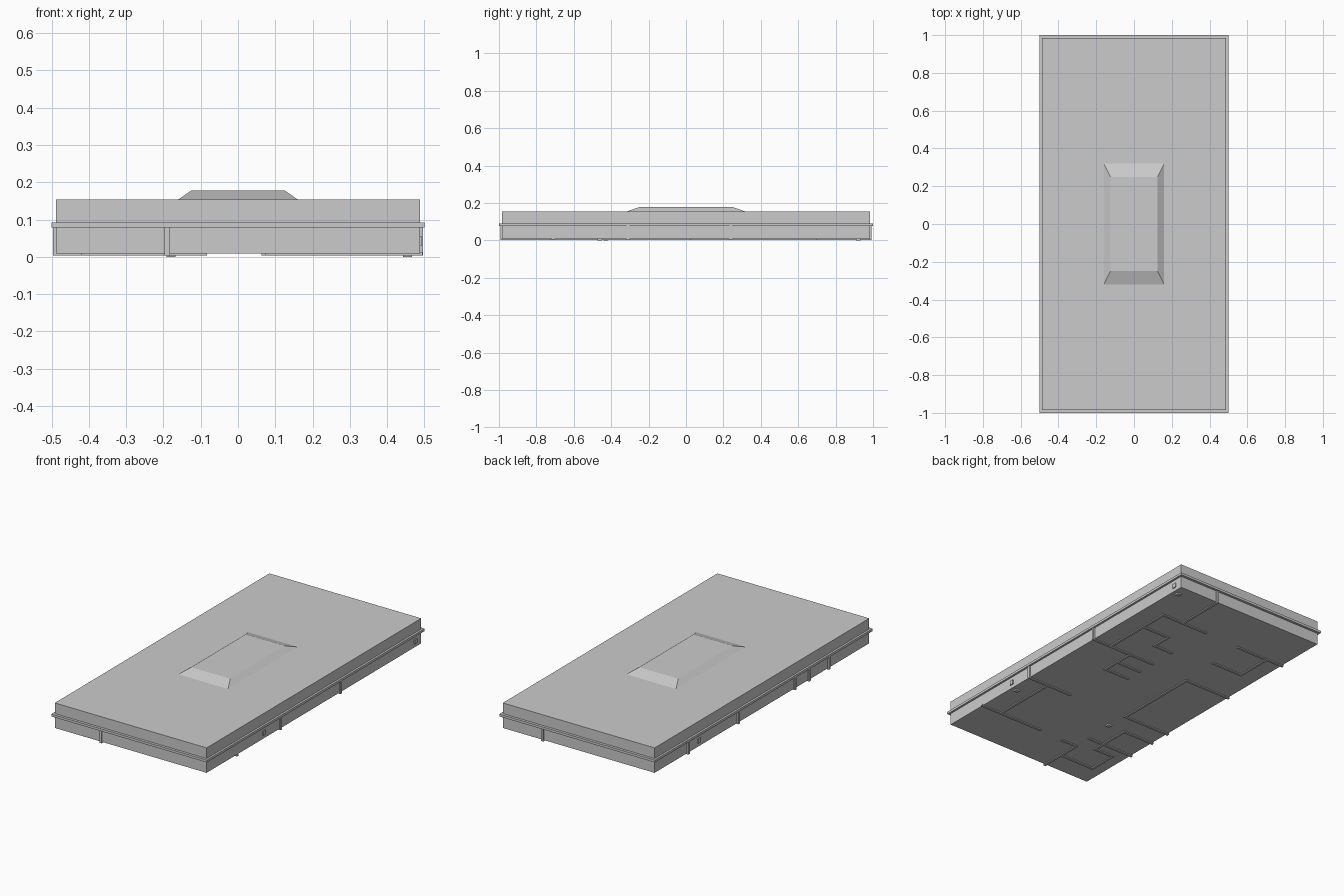
import bpy, bmesh
from mathutils import Vector

if "Cube" in bpy.data.objects:
    bpy.data.objects.remove(bpy.data.objects["Cube"])

HX, HY = 0.488, 0.985        # slab half sizes
Z0, Z1 = 0.009, 0.154        # slab bottom and top
RIM0, RIM1 = 0.078, 0.092    # rim band
W = 0.014                    # trace width
D = 0.006                    # trace relief


def add_box(bm, lo, hi):
    lo, hi = Vector(lo), Vector(hi)
    c, s = (lo + hi) / 2, hi - lo
    for v in bmesh.ops.create_cube(bm, size=1)['verts']:
        v.co = Vector((v.co.x * s.x, v.co.y * s.y, v.co.z * s.z)) + c


def finish(name, bm):
    me = bpy.data.meshes.new(name)
    bm.to_mesh(me)
    bm.free()
    ob = bpy.data.objects.new(name, me)
    bpy.context.collection.objects.link(ob)
    return ob


def box(name, lo, hi):
    bm = bmesh.new()
    add_box(bm, lo, hi)
    return finish(name, bm)


# Main slab and the projecting rim around it
box("slab", (-HX, -HY, Z0), (HX, HY, Z1))
box("rim", (-0.5, -1, RIM0), (0.5, 1, RIM1))

# Raised panel with sloped sides
panel = box("raised_panel", (-0.16, -0.32, Z1), (0.16, 0.32, 0.178))
for v in panel.data.vertices:
    if v.co.z > 0.16:
        v.co.x *= 0.125 / 0.16
        v.co.y *= 0.25 / 0.32

# Conduit lines under the slab: (x1, y1, x2, y2)
E = HX
traces = [
    # left middle loop
    (-.19, -.30, -.19, .22), (-.19, .22, -E, .22), (-.19, -.30, -E, -.30),
    # left rear
    (-.18, .68, -E, .68), (-.18, .46, -.38, .46), (-.38, .46, -.38, .68),
    # left front
    (-.19, -HY, -.19, -.72), (-.09, -.72, -.19, -.72), (-.19, -.85, -.415, -.85),
    (-.415, -.85, -.415, -.68), (-.415, -.68, -.29, -.68), (-.29, -.68, -.29, -.43),
    (-.29, -.43, -E, -.43), (-.19, -.61, -E, -.61),
    # right front
    (.08, -.71, E, -.71), (.20, -.31, E, -.31), (.36, -.71, .36, -.31),
    # right rear comb and branches
    (.07, .24, E, .24), (.23, .03, .23, .24), (.07, .03, .23, .03), (.07, .13, .23, .13),
    (.37, .24, .37, .69), (.07, .69, .37, .69), (.19, .52, .37, .52),
    (.19, .40, .19, .52), (.07, .40, .19, .40), (.23, .69, .23, HY),
]
bm = bmesh.new()
for x1, y1, x2, y2 in traces:
    h = W / 2
    add_box(bm, (min(x1, x2) - h, min(y1, y2) - h, Z0 - D),
            (max(x1, x2) + h, max(y1, y2) + h, Z0 + 0.002))
finish("underside_conduits", bm)

# Conduits climbing the sides to the rim
bm = bmesh.new()
for side, ys in ((-1, (.68, .22, -.30, -.43, -.61)), (1, (.24, -.31))):
    for y in ys:
        xs = sorted((side * (HX - .002), side * (HX + .008)))
        add_box(bm, (xs[0], y - W / 2, Z0 - D), (xs[1], y + W / 2, RIM0))
for side, x in ((-1, -.19), (1, .23)):
    ys = sorted((side * (HY - .002), side * (HY + .007)))
    add_box(bm, (x - W / 2, ys[0], Z0 - D), (x + W / 2, ys[1], RIM0))
finish("side_conduits", bm)

# Small fittings on the sides and underside
bm = bmesh.new()
for side, y in ((1, -.46), (1, .93), (-1, .58)):
    xs = sorted((side * (HX - .002), side * (HX + .006)))
    add_box(bm, (xs[0], y - .012, .03), (xs[1], y + .012, .055))
finish("side_fittings", bm)
bm = bmesh.new()
for x, y in ((-.18, -.43), (.455, -.46), (.455, .92)):
    add_box(bm, (x - .012, y - .012, 0), (x + .012, y + .012, Z0 + .002))
finish("underside_fittings", bm)
